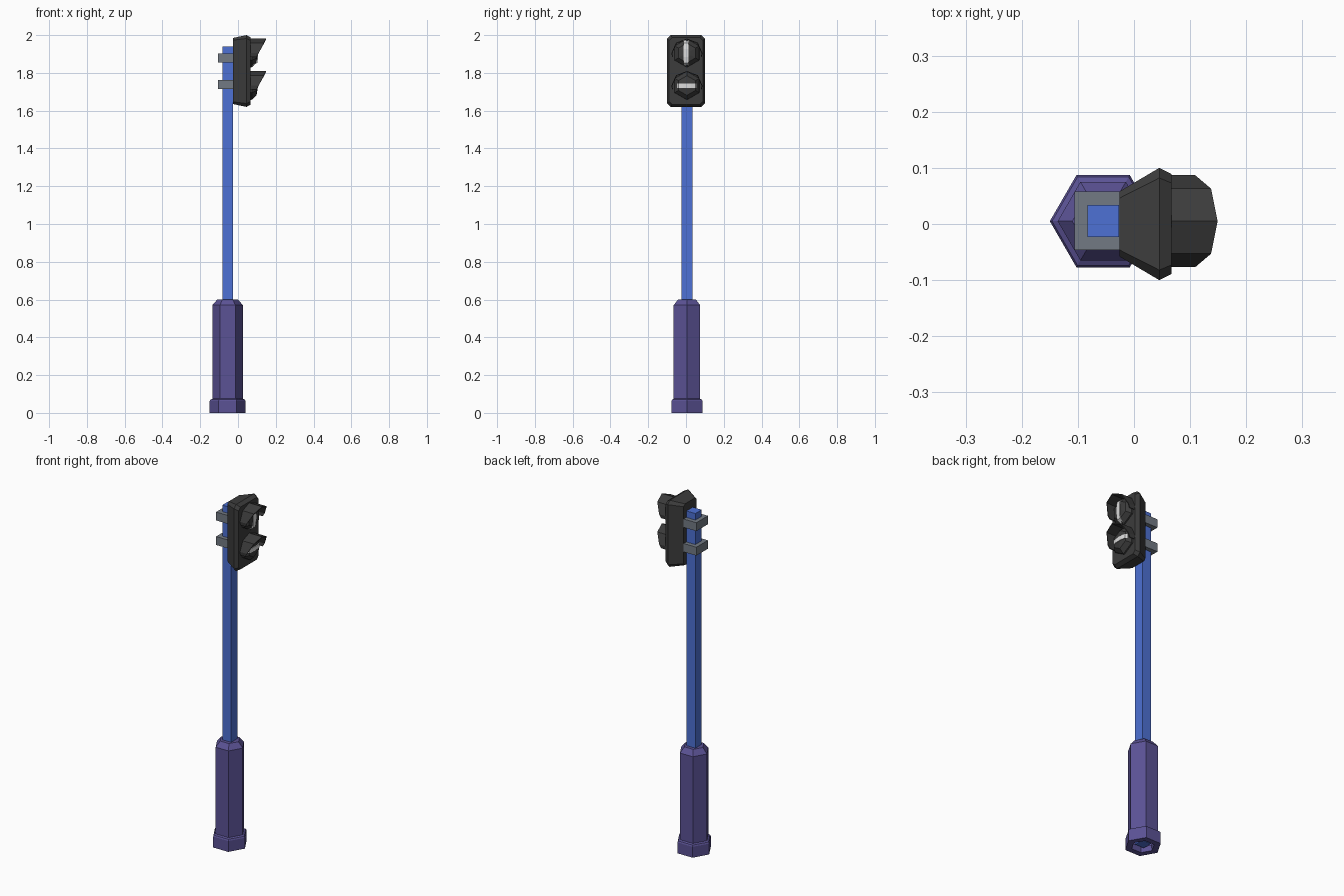
import bpy, bmesh, math
from mathutils import Vector

if "Cube" in bpy.data.objects:
    bpy.data.objects.remove(bpy.data.objects["Cube"])


def mat(name, rgb):
    m = bpy.data.materials.new(name)
    m.diffuse_color = (*rgb, 1)
    m.use_nodes = True
    m.node_tree.nodes["Principled BSDF"].inputs["Base Color"].default_value = m.diffuse_color
    return m


PURPLE = mat("purple", (0.105, 0.085, 0.30))
BLUE = mat("blue", (0.075, 0.165, 0.66))
GREY = mat("clamp grey", (0.17, 0.195, 0.23))
CHARCOAL = mat("charcoal", (0.045, 0.045, 0.045))
PALE = mat("pale strip", (0.72, 0.72, 0.72))
CX, CY = -0.055, 0.005      # pole axis


def loft(name, rings, material, closed=True, start=True, end=True):
    """Skin a stack of equal-length point rings, with optional end caps."""
    bm = bmesh.new()
    rows = [[bm.verts.new(p) for p in r] for r in rings]
    n = len(rows[0])
    for a, b in zip(rows, rows[1:]):
        for i in range(n if closed else n - 1):
            j = (i + 1) % n
            bm.faces.new((a[i], a[j], b[j], b[i]))
    if closed and start:
        bm.faces.new(rows[0][::-1])
    if closed and end:
        bm.faces.new(rows[-1])
    bmesh.ops.recalc_face_normals(bm, faces=bm.faces)
    me = bpy.data.meshes.new(name)
    bm.to_mesh(me)
    bm.free()
    me.materials.append(material)
    ob = bpy.data.objects.new(name, me)
    bpy.context.collection.objects.link(ob)
    return ob


def box(name, x0, x1, y0, y1, z0, z1, material):
    return loft(name, [[(x0, y0, z), (x1, y0, z), (x1, y1, z), (x0, y1, z)]
                       for z in (z0, z1)], material)


# hexagonal base, open hollow underneath
def hexagon(r, z):
    return [(CX + r * math.cos(i * math.pi / 3), CY + r * math.sin(i * math.pi / 3), z)
            for i in range(6)]


base_profile = [(0.055, 0.03), (0.06, 0.0), (0.095, 0.0), (0.095, 0.062), (0.091, 0.07),
                (0.081, 0.075), (0.081, 0.57), (0.055, 0.60)]
loft("base", [hexagon(r, z) for r, z in base_profile], PURPLE, start=False)

# square pole and its two clamps
box("pole", CX - 0.028, CX + 0.028, CY - 0.028, CY + 0.029, 0.015, 1.94, BLUE)
for k, z in enumerate((1.715, 1.855)):
    box(f"clamp_{k + 1}", -0.106, -0.02, -0.046, 0.058, z, z + 0.048, GREY)


# signal housing: chamfered rectangles lofted from back to front
def plate(x, hy, z0, z1, c):
    return [(x, -hy + c, z0), (x, hy - c, z0), (x, hy, z0 + c), (x, hy, z1 - c),
            (x, hy - c, z1), (x, -hy + c, z1), (x, -hy, z1 - c), (x, -hy, z0 + c)]


loft("housing", [plate(-0.026, 0.058, 1.635, 1.985, 0.012),
                 plate(0.045, 0.100, 1.620, 2.000, 0.018),
                 plate(0.067, 0.089, 1.632, 1.988, 0.016)], CHARCOAL)

# lens dome profile as (x, radius)
DOME = [(0.062, 0.076), (0.074, 0.075), (0.098, 0.052), (0.103, 0.022)]


def lamp(label, zc, vertical):
    # six-sided domed lens with a point at the bottom
    loft(f"{label}_lens", [[(x, CY + r * math.sin(i * math.pi / 3),
                             zc + r * math.cos(i * math.pi / 3)) for i in range(6)]
                           for x, r in DOME], CHARCOAL)

    # pale strip folded over the dome
    k = 1.0 if vertical else math.cos(math.pi / 6)
    half = [(x + 0.004, r * k) for x, r in DOME[1:]]
    half[0] = (0.080, 0.066 * k)
    path = [(x, -r) for x, r in half] + [(x, r) for x, r in half[::-1]]
    rings = []
    for x, t in path:
        w, ring = 0.012, []
        for dx, s in ((-0.008, -w), (-0.008, w), (0, w), (0, -w)):
            dy, dz = (s, t) if vertical else (t, s)
            ring.append((x + dx, CY * (0 if vertical else 1) + dy, zc + dz))
        rings.append(ring)
    loft(f"{label}_strip", rings, PALE)

    # visor: thin arched hood with a front edge sloping back downwards
    arch = []
    for deg in (-105, -90, -45, 0, 45, 90, 105):
        a = math.radians(deg)
        arch.append((CY + 0.082 * math.sin(a), 0.077 * math.cos(a)))
    rings = [[(0.060, y, zc + dz) for y, dz in arch],
             [(0.109 + 0.52 * dz, y, zc + dz) for y, dz in arch]]
    visor = loft(f"{label}_visor", rings, CHARCOAL, closed=False)
    mod = visor.modifiers.new("thickness", "SOLIDIFY")
    # grow towards the lens so the outside size stays put
    face = max(visor.data.polygons, key=lambda p: p.center.z)
    mod.thickness = 0.005
    mod.offset = -1 if face.normal.z > 0 else 1


lamp("upper", 1.905, True)
lamp("lower", 1.733, False)
